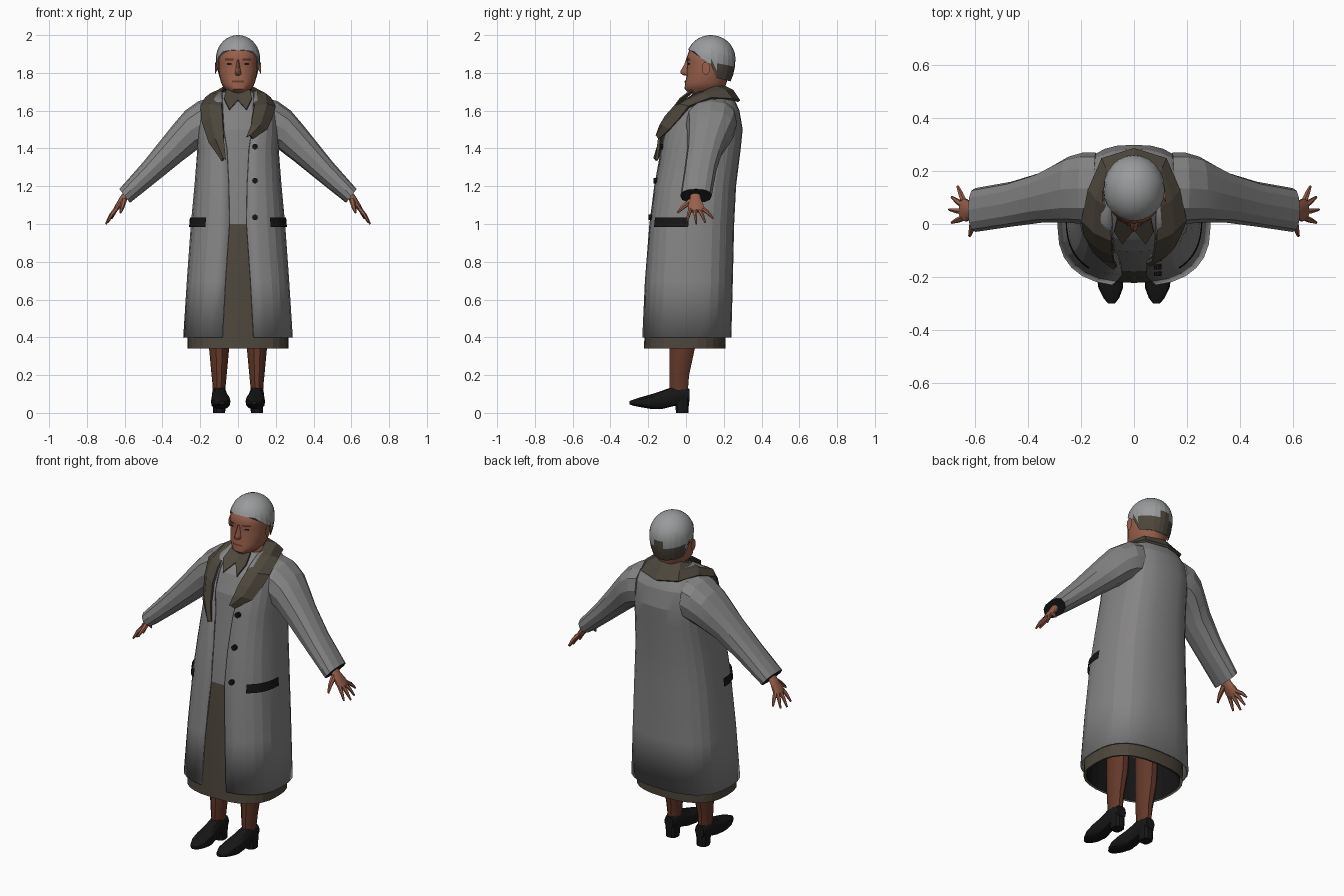
import bpy, bmesh, math
from mathutils import Vector

if "Cube" in bpy.data.objects:
    bpy.data.objects.remove(bpy.data.objects["Cube"])


def material(name, r, g, b):
    m = bpy.data.materials.new(name)
    m.diffuse_color = (r, g, b, 1)
    m.use_nodes = True
    m.node_tree.nodes["Principled BSDF"].inputs["Base Color"].default_value = m.diffuse_color
    return m


COAT = material("coat grey", 0.235, 0.23, 0.23)
SHIRT = material("cardigan grey", 0.22, 0.215, 0.215)
HAIR = material("hair grey", 0.32, 0.325, 0.33)
TAUPE = material("dark taupe", 0.075, 0.063, 0.045)
SKIN = material("skin", 0.31, 0.115, 0.07)
STOCKING = material("stocking brown", 0.125, 0.04, 0.022)
BLACK = material("black", 0.008, 0.008, 0.008)


def build(name, verts, faces, mats, rule=None, smooth=0, thick=0, recalc=False):
    me = bpy.data.meshes.new(name)
    me.from_pydata([tuple(v) for v in verts], [], faces)
    if recalc:
        bm = bmesh.new()
        bm.from_mesh(me)
        bmesh.ops.recalc_face_normals(bm, faces=bm.faces)
        bm.to_mesh(me)
        bm.free()
    for m in mats:
        me.materials.append(m)
    if rule:
        for p in me.polygons:
            p.material_index = rule(p)
    ob = bpy.data.objects.new(name, me)
    bpy.context.collection.objects.link(ob)
    if thick:
        mod = ob.modifiers.new("thickness", 'SOLIDIFY')
        mod.thickness, mod.offset = thick, 0
    if smooth:
        bpy.ops.object.select_all(action='DESELECT')
        ob.select_set(True)
        bpy.context.view_layer.objects.active = ob
        bpy.ops.object.shade_smooth_by_angle(angle=math.radians(smooth))
    return ob


def loft(name, rings, mats, closed=True, caps=True, **kw):
    n = len(rings[0])
    verts = [p for r in rings for p in r]
    faces = []
    for k in range(len(rings) - 1):
        for i in range(n if closed else n - 1):
            j = (i + 1) % n
            faces.append((k * n + i, k * n + j, (k + 1) * n + j, (k + 1) * n + i))
    if caps:
        faces += [tuple(range(n))[::-1], tuple(range((len(rings) - 1) * n, len(rings) * n))]
    return build(name, verts, faces, mats, recalc=caps, **kw)


def lerp_table(table, z):
    z = min(max(z, table[0][0]), table[-1][0])
    for a, b in zip(table, table[1:]):
        if z <= b[0]:
            t = (z - a[0]) / (b[0] - a[0])
            return [p + (q - p) * t for p, q in zip(a[1:], b[1:])]


def spow(v, p):
    return math.copysign(abs(v) ** p, v)


def surf(table, a, z, e, off=0):
    """Point on a rounded body; table rows are z, half width, front y, back y."""
    hx, yf, yb = lerp_table(table, z)
    return Vector(((hx + off) * spow(math.cos(a), 2 / e),
                   (yf + yb) / 2 + ((yb - yf) / 2 + off) * spow(math.sin(a), 2 / e), z))


def patch(name, table, d0, d1, z0, z1, e, off, mat, n=8):
    angs = [math.radians(d0 + (d1 - d0) * i / n) for i in range(n + 1)]
    zs = [z0, (z0 + z1) / 2, z1]
    return loft(name, [[surf(table, a, z, e, off) for a in angs] for z in zs],
                [mat], closed=False, caps=False)


def circle(n):
    return [2 * math.pi * i / n for i in range(n)]


def tube(name, pts, mat, n=6):
    """Tapered limb through (x, y, z, radius) points."""
    ps = [Vector(p[:3]) for p in pts]
    d = (ps[-1] - ps[0]).normalized()
    u = d.cross(Vector((0, 1, 0))).normalized()
    v = d.cross(u)
    return loft(name, [[p + (u * math.cos(a) + v * math.sin(a)) * q[3] for a in circle(n)]
                       for p, q in zip(ps, pts)], [mat], smooth=50)


# Coat with an open front
COAT_T = [(0.40, .285, -.23, .235), (0.7, .266, -.215, .243), (1.0, .245, -.19, .25),
          (1.2, .226, -.165, .26), (1.4, .21, -.13, .285), (1.5, .21, -.115, .295),
          (1.6, .20, -.07, .278), (1.65, .165, -.025, .255), (1.70, .10, .04, .22)]
EDGE = [(0.40, .082), (0.7, .066), (1.0, .045), (1.35, .05), (1.5, .075), (1.7, .085)]
E = 2.6
rings = []
for row in COAT_T:
    z, hx = row[:2]
    half = math.acos((lerp_table(EDGE, z)[0] / hx) ** (E / 2))
    rings.append([surf(COAT_T, -half + (math.pi + 2 * half) * i / 26, z, E) for i in range(27)])
loft("coat", rings, [COAT], closed=False, caps=False, thick=0.01, smooth=14)

# Cardigan and skirt under the coat
INNER_T = [(0.34, .266, -.223, .208)] + [(z, hx - .018, yf + .01, yb - .025) for z, hx, yf, yb in COAT_T]
rings = [[surf(INNER_T, a, r[0], E) for a in circle(28)] for r in INNER_T]
loft("cardigan_and_skirt", rings, [SHIRT, TAUPE], caps=False,
     rule=lambda p: 1 if p.center.z < 1.0 else 0, smooth=14)
rings = [[surf(INNER_T, a, z, E, -.012) for a in circle(28)] for z in (0.342, 0.6)]
loft("skirt_lining", rings, [BLACK], caps=False)

# Pockets and buttons
for side, d0, d1 in (("right", -54, -2), ("left", -126, -178)):
    patch("pocket_" + side, COAT_T, d0, d1, .985, 1.035, E, .013, BLACK)
for i, z in enumerate((1.41, 1.23, 1.035)):
    y = lerp_table(COAT_T, z)[1] - .004
    rings = [[(.09 + .015 * math.cos(a), yy, z + .015 * math.sin(a)) for a in circle(10)]
             for yy in (y + .012, y - .008)]
    loft("button_%d" % (i + 1), rings, [BLACK])

# Shawl collar: rows of inner and outer edge points, left tip to right tip
neck = [((-.085, -.06, 1.62), (-.195, .015, 1.62)), ((-.09, .06, 1.685), (-.17, .13, 1.665)),
        ((-.07, .155, 1.725), (-.12, .245, 1.66))]
left = [((-.065, -.155, 1.34), (-.082, -.155, 1.335)), ((-.075, -.142, 1.45), (-.15, -.105, 1.43)),
        ((-.08, -.115, 1.55), (-.187, -.035, 1.54))]
right = [((.075, -.105, 1.57), (.177, -.03, 1.56)), ((.068, -.135, 1.52), (.15, -.085, 1.50)),
         ((.045, -.145, 1.46), (.075, -.14, 1.452))]
mirror = [tuple((-x, y, z) for x, y, z in r) for r in neck[::-1]]
rows = []
for a, b in left + neck + [((0, .185, 1.735), (0, .282, 1.65))] + mirror + right:
    a, b = Vector(a), Vector(b)
    m = (a + b) / 2
    out = Vector((m.x, m.y - .1, 0)).normalized() * .012
    rows.append([a, m + out + Vector((0, 0, .012)), b])
loft("shawl_collar", rows, [TAUPE], closed=False, caps=False, thick=0.014)

# Small shirt collar points
for s in (-1, 1):
    build("shirt_collar_point", [(0, -.02, 1.655), (s * .045, -.075, 1.605), (s * .075, -.03, 1.665),
          (s * .062, .03, 1.71), (0, .03, 1.695)], [(0, 1, 2, 3, 4)], [TAUPE], thick=0.008)

# Sleeves: upper edge x z, lower edge x z, centre y, half depth
SLEEVE = [(.15, 1.665, .14, 1.42, .135, .135), (.21, 1.65, .18, 1.41, .135, .135),
          (.28, 1.60, .215, 1.395, .13, .125), (.34, 1.53, .26, 1.36, .115, .11),
          (.40, 1.455, .30, 1.33, .10, .095), (.50, 1.33, .43, 1.225, .075, .085),
          (.628, 1.185, .572, 1.112, .053, .083)]
for s, tag in ((1, "right"), (-1, "left")):
    rings = []
    for ux, uz, lx, lz, yc, hy in SLEEVE:
        rings.append([(s * ((ux + lx) / 2 + (ux - lx) / 2 * spow(math.cos(a), .85)),
                       yc + hy * spow(math.sin(a), .85),
                       (uz + lz) / 2 + (uz - lz) / 2 * spow(math.cos(a), .85)) for a in circle(12)])
    loft("sleeve_" + tag, rings, [COAT, BLACK], smooth=14,
         rule=lambda p: 1 if len(p.vertices) > 4 and abs(p.center.x) > .5 else 0)

    # Hand: flattened palm with fanned fingers and a thumb
    n = Vector((s * .72, 0, .69))
    palm = [(.585, .05, 1.165, .028, .02), (.61, .05, 1.13, .03, .02),
            (.635, .052, 1.095, .044, .016), (.655, .055, 1.068, .042, .011)]
    loft("palm_" + tag, [[Vector((s * x, y + hy * math.sin(a), z)) + n * (t * math.cos(a))
                          for a in circle(10)] for x, y, z, hy, t in palm], [SKIN], smooth=50)
    for i, (by, tx, ty, tz) in enumerate(((.088, .668, .143, 1.03), (.068, .69, .102, 1.008),
                                          (.046, .70, .055, 1.0), (.024, .69, .005, 1.012))):
        tube("finger_%s_%d" % (tag, i + 1),
             [(s * .645, by, 1.08, .012), (s * (.645 + tx) / 2, (by + ty) / 2, (1.08 + tz) / 2 + .006, .0105),
              (s * tx, ty, tz, .005)], SKIN)
    tube("thumb_" + tag, [(s * .605, .03, 1.125, .016), (s * .613, -.015, 1.09, .012),
                          (s * .622, -.045, 1.06, .006)], SKIN)

    # Stockinged leg
    leg = [(.09, .033, -.035, .052), (.14, .034, -.038, .052), (.2, .040, -.036, .055),
           (.34, .053, -.02, .07), (.55, .056, -.01, .075)]
    loft("leg_" + tag, [[(s * .1 + hx * math.cos(a), yc + hy * math.sin(a), z) for a in circle(10)]
                        for z, hx, yc, hy in leg], [STOCKING], smooth=35)

    # Shoe: y, centre x, half width, bottom z, top z
    shoe = [(.018, .1, .028, .06, .125), (-.02, .1, .038, .045, .14), (-.07, .099, .04, .035, .138),
            (-.12, .096, .043, .022, .12), (-.18, .092, .052, .02, .1), (-.24, .088, .047, .03, .083),
            (-.28, .086, .03, .038, .07), (-.3, .085, .014, .045, .062)]
    loft("shoe_" + tag, [[(s * xc + hw * spow(math.cos(a), .7), y,
                           (b + t) / 2 + (t - b) / 2 * spow(math.sin(a), .8)) for a in circle(12)]
                         for y, xc, hw, b, t in shoe], [BLACK], smooth=35)
    loft("heel_" + tag, [[(s * .1 + hx * spow(math.cos(a), .7), yc + hy * spow(math.sin(a), .7), z)
                          for a in circle(10)]
                         for z, hx, yc, hy in ((0, .032, -.02, .034), (.08, .036, -.022, .04))], [BLACK])

# Head and neck
HEAD = [(1.60, .065, .05, .19), (1.685, .062, .05, .2), (1.697, .05, .012, .2), (1.715, .07, -.008, .205),
        (1.735, .084, -.006, .21), (1.75, .09, -.004, .215), (1.78, .098, .002, .225), (1.82, .103, .004, .235),
        (1.85, .104, .008, .24), (1.875, .104, .002, .245), (1.92, .1, .017, .24), (1.96, .07, .06, .2)]
loft("head", [[surf(HEAD, a, r[0], 2.2) for a in circle(24)] for r in HEAD], [SKIN], smooth=40)
nose = [(1.872, .008, .0), (1.845, .011, -.009), (1.812, .017, -.028), (1.797, .021, -.03), (1.786, .014, -.01)]
loft("nose", [[(-w, .02, z), (-w * .5, y + .006, z), (0, y, z), (w * .5, y + .006, z), (w, .02, z)]
              for z, w, y in nose], [SKIN], smooth=50)
patch("mouth", HEAD, -107, -73, 1.75, 1.759, 2.2, .004, STOCKING)
for s in (-1, 1):
    patch("eye", HEAD, -90 + s * 17, -90 + s * 31, 1.843, 1.853, 2.2, .003, BLACK, 4)
    patch("eyebrow", HEAD, -90 + s * 11, -90 + s * 37, 1.866, 1.875, 2.2, .004, STOCKING, 5)
    loft("ear", [[(s * (.105 + .016 * math.sin(p)), .105 + .022 * math.sin(p) * math.cos(a),
                   1.825 + .035 * math.sin(p) * math.sin(a)) for a in circle(10)]
                 for p in (.05, .6, 1.1, math.pi / 2)], [SKIN], smooth=50)

# Short hair, darker at the lower back
LINE = [(-1, 1.922), (-.7, 1.912), (-.3, 1.865), (0, 1.845), (.2, 1.775), (1, 1.755)]
rings = []
for k in range(11):
    ring = []
    for a in circle(24):
        s = (lerp_table(LINE, math.sin(a))[0] - 1.875)
        end = math.acos(s / (.125 if s > 0 else .2))
        p = end + (.06 - end) * k / 10
        c = math.cos(p)
        ring.append((.117 * math.sin(p) * math.cos(a), .132 + .13 * math.sin(p) * math.sin(a),
                     1.875 + c * (.125 if c > 0 else .2)))
    rings.append(ring)
loft("hair", rings, [HAIR, TAUPE], smooth=14,
     rule=lambda p: 1 if p.center.z < 1.855 and p.center.y > .125 and len(p.vertices) == 4 else 0)
